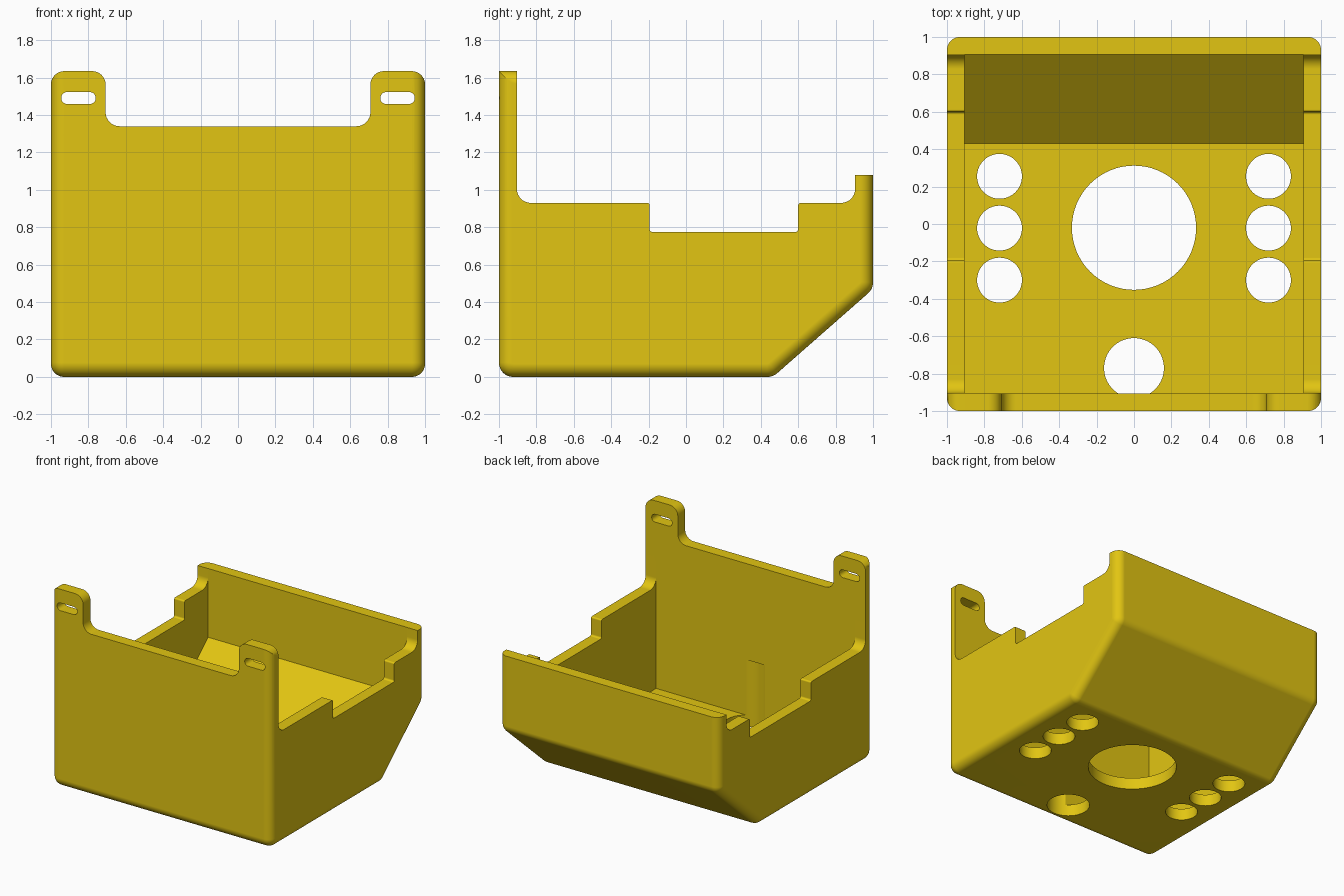
import bpy, bmesh, math
from mathutils import Vector

cube = bpy.data.objects.get("Cube")
if cube:
    bpy.data.objects.remove(cube, do_unlink=True)

gold = bpy.data.materials.new("golden yellow")
gold.use_nodes = True
COLOR = (0.76, 0.56, 0.006, 1)
gold.diffuse_color = COLOR
gold.node_tree.nodes["Principled BSDF"].inputs["Base Color"].default_value = COLOR

OUTER, WALL, INNER = 1.0, 0.095, 0.905


def fillet(corners, steps=8):
    """Round each (a, b, radius) corner of a closed outline."""
    pts = []
    for i, (a, b, r) in enumerate(corners):
        p = Vector((a, b))
        if r == 0:
            pts.append(p)
            continue
        u = (Vector(corners[i - 1][:2]) - p).normalized()
        v = (Vector(corners[(i + 1) % len(corners)][:2]) - p).normalized()
        half = u.angle(v) / 2
        centre = p + (u + v).normalized() * (r / math.sin(half))
        start = p + u * (r / math.tan(half)) - centre
        end = p + v * (r / math.tan(half)) - centre
        total = start.angle(end)
        for k in range(steps + 1):
            t = k / steps
            pts.append(centre + (start * math.sin((1 - t) * total)
                                 + end * math.sin(t * total)) / math.sin(total))
    return pts


def circle(x, y, r, n=64):
    return [Vector((x + r * math.cos(2 * math.pi * i / n),
                    y + r * math.sin(2 * math.pi * i / n))) for i in range(n)]


def prism(name, pts, axis, lo, hi, round_ends=0):
    """Extrude an outline along an axis, optionally rounding its end rims."""
    def place(p, t):
        return {"x": (t, p.x, p.y), "y": (p.x, t, p.y), "z": (p.x, p.y, t)}[axis]
    bm = bmesh.new()
    rings = [[bm.verts.new(place(p, t)) for p in pts] for t in (lo, hi)]
    caps = [bm.faces.new(ring) for ring in rings]
    n = len(pts)
    for i in range(n):
        j = (i + 1) % n
        bm.faces.new((rings[0][i], rings[0][j], rings[1][j], rings[1][i]))
    bmesh.ops.recalc_face_normals(bm, faces=bm.faces)
    if round_ends:
        rims = [e for cap in caps for e in cap.edges]
        bmesh.ops.bevel(bm, geom=rims, offset=round_ends, segments=8,
                        profile=0.5, affect="EDGES", clamp_overlap=False)
    mesh = bpy.data.meshes.new(name)
    bm.to_mesh(mesh)
    bm.free()
    obj = bpy.data.objects.new(name, mesh)
    bpy.context.collection.objects.link(obj)
    mesh.materials.append(gold)
    return obj


# Rounded outer hull with the sloped lower back
hull = fillet([(-OUTER, 0, 0.076), (0.465, 0, 0.08), (OUTER, 0.47, 0.08),
               (OUTER, 1.9, 0), (-OUTER, 1.9, 0)])
box = prism("enclosure_box", hull, "x", -OUTER, OUTER, round_ends=0.07)
bpy.context.view_layer.objects.active = box
box.select_set(True)


def combine(cutter, operation="DIFFERENCE"):
    cutter.hide_render = True
    mod = box.modifiers.new(cutter.name, "BOOLEAN")
    mod.operation = operation
    mod.solver = "EXACT"
    mod.object = cutter
    bpy.ops.object.modifier_apply(modifier=mod.name)
    bpy.data.objects.remove(cutter, do_unlink=True)


# Side silhouette: tall front, stepped side walls, back lip
side = fillet([(-1.1, -0.1, 0), (-1.1, 1.8, 0), (-0.904, 1.8, 0),
               (-0.904, 0.93, 0.075), (-0.195, 0.93, 0.012),
               (-0.195, 0.775, 0.015), (0.6, 0.775, 0.015), (0.6, 0.93, 0.012),
               (0.904, 0.93, 0.075), (0.904, 1.08, 0), (1.1, 1.08, 0),
               (1.1, -0.1, 0)])
combine(prism("side_silhouette", side, "x", -1.2, 1.2), "INTERSECT")

# Front silhouette: two mounting tabs above the front wall
half = [(1.0005, -0.1, 0), (1.0005, 1.635, 0.072), (0.708, 1.635, 0.072),
        (0.708, 1.34, 0.075)]
front = fillet(half + [(-x, z, r) for x, z, r in reversed(half)])
combine(prism("front_silhouette", front, "y", -1.2, 1.2), "INTERSECT")

# Open cavity following the sloped back
cavity = fillet([(-INNER, WALL, 0), (0.43, WALL, 0), (INNER, 0.515, 0),
                 (INNER, 2, 0), (-INNER, 2, 0)])
combine(prism("cavity", cavity, "x", -INNER, INNER))

# Floor openings: large centre hole, front hole cut up into the wall
combine(prism("centre_hole", circle(0, -0.02, 0.332), "z", -0.2, 0.2))
combine(prism("front_hole", circle(0, -0.77, 0.16), "z", -0.2, 0.55))

for s in (-1, 1):
    # Three vent holes on each side
    for y in (0.255, -0.022, -0.3):
        combine(prism("vent_hole", circle(s * 0.719, y, 0.12), "z", -0.2, 0.2))
    # Screw slot in each tab
    x0, x1 = s * 0.853 - 0.092, s * 0.853 + 0.092
    slot = fillet([(x0, 1.459, 0.0315), (x1, 1.459, 0.0315),
                   (x1, 1.523, 0.0315), (x0, 1.523, 0.0315)])
    combine(prism("tab_slot", slot, "y", -1.2, -0.8))

# Smooth rounded edges, crisp corners
bpy.ops.object.shade_smooth_by_angle(angle=math.radians(30))
normals = box.modifiers.new("flat_panels", "WEIGHTED_NORMAL")
normals.keep_sharp = True
